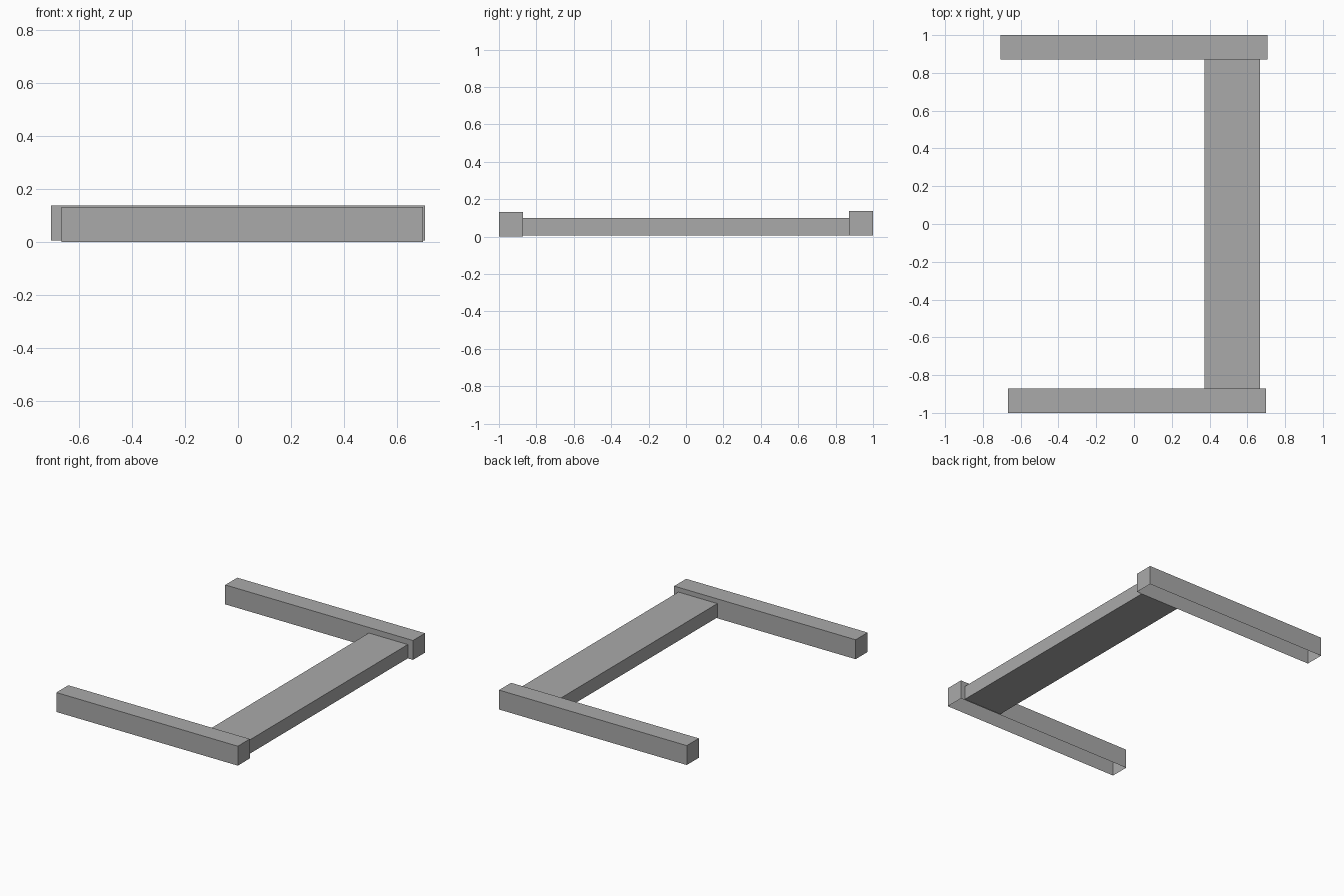
import bpy
import bmesh
from mathutils import Vector

default_cube = bpy.data.objects.get("Cube")
if default_cube:
    bpy.data.objects.remove(default_cube, do_unlink=True)

# Single plain grey
grey = bpy.data.materials.new("plain_grey")
grey.use_nodes = True
colour = (0.4, 0.4, 0.4, 1.0)
grey.diffuse_color = colour
grey.node_tree.nodes["Principled BSDF"].inputs["Base Color"].default_value = colour


def add_box(name, low, high, open_bottom=False):
    """Box between two corners, optionally hollow underneath."""
    low, high = Vector(low), Vector(high)
    bm = bmesh.new()
    bmesh.ops.create_cube(bm, size=1)
    bmesh.ops.scale(bm, vec=high - low, verts=bm.verts)
    bmesh.ops.translate(bm, vec=(low + high) / 2, verts=bm.verts)
    if open_bottom:
        bm.normal_update()
        under = [f for f in bm.faces if f.normal.z < -0.5]
        bmesh.ops.delete(bm, geom=under, context="FACES_ONLY")
    mesh = bpy.data.meshes.new(name)
    bm.to_mesh(mesh)
    bm.free()
    mesh.materials.append(grey)
    obj = bpy.data.objects.new(name, mesh)
    bpy.context.collection.objects.link(obj)
    return obj


inner = 0.871  # where the arms meet the cross panel

# Two side arms, hollow underneath
add_box("front_arm", (-0.666, -1, 0), (0.699, -inner, 0.132), open_bottom=True)
add_box("back_arm", (-0.706, inner, 0.006), (0.706, 1, 0.138), open_bottom=True)

# Flat panel joining the arms
add_box("cross_panel", (0.374, -inner, 0.006), (0.667, inner, 0.1))
